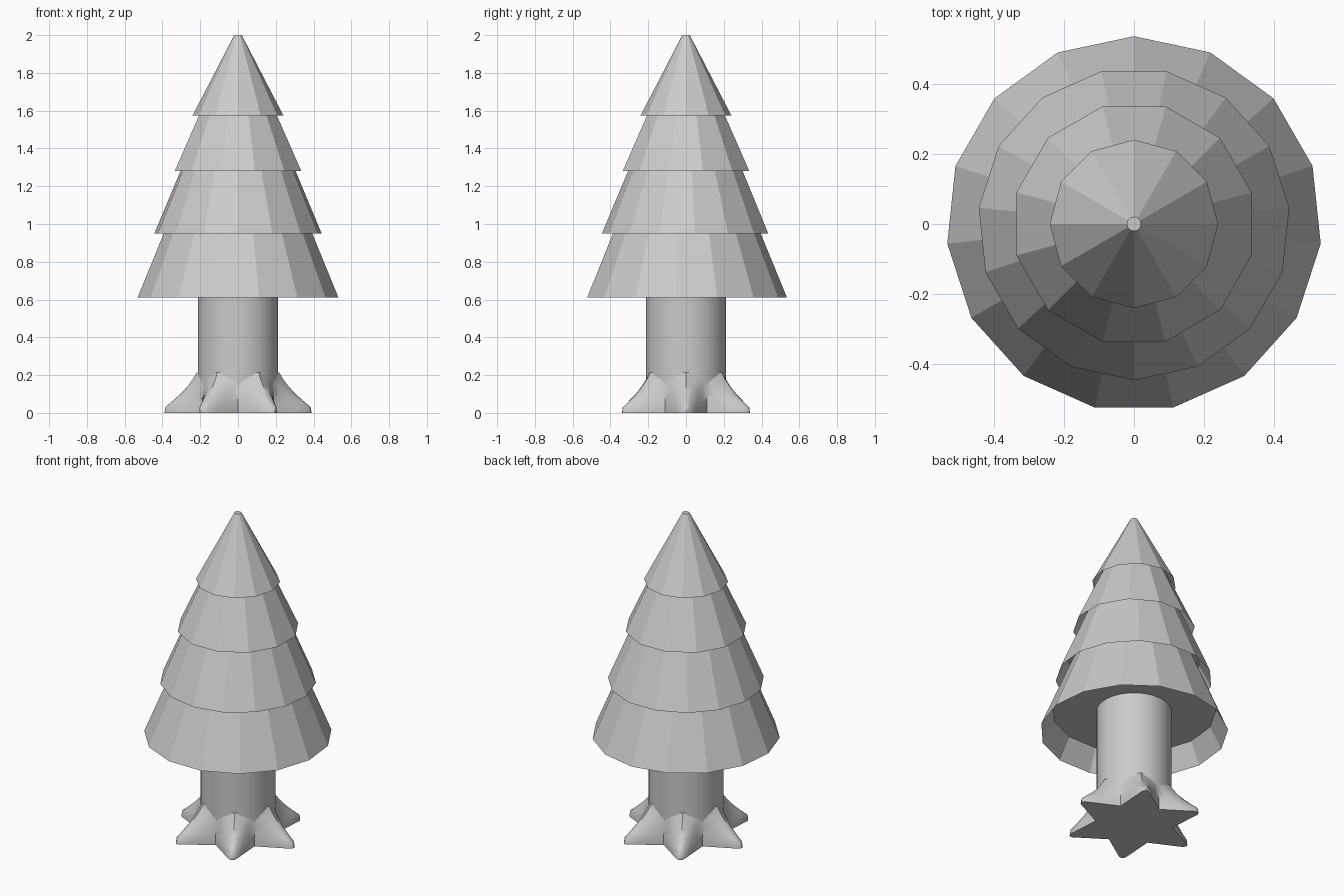
import bpy, bmesh
from math import sin, cos, pi, radians

if "Cube" in bpy.data.objects:
    bpy.data.objects.remove(bpy.data.objects["Cube"])


def finish(name, bm, smooth=None):
    bmesh.ops.recalc_face_normals(bm, faces=bm.faces)
    mesh = bpy.data.meshes.new(name)
    bm.to_mesh(mesh)
    bm.free()
    ob = bpy.data.objects.new(name, mesh)
    bpy.context.collection.objects.link(ob)
    if smooth:
        bpy.ops.object.select_all(action='DESELECT')
        bpy.context.view_layer.objects.active = ob
        ob.select_set(True)
        bpy.ops.object.shade_smooth_by_angle(angle=radians(smooth))
    return ob


def loft(name, rings, smooth=None):
    """Skin a stack of closed point rings and cap both ends."""
    bm = bmesh.new()
    rows = [[bm.verts.new(p) for p in ring] for ring in rings]
    n = len(rows[0])
    for a, b in zip(rows, rows[1:]):
        for i in range(n):
            j = (i + 1) % n
            bm.faces.new((a[i], a[j], b[j], b[i]))
    bm.faces.new(rows[0])
    bm.faces.new(rows[-1])
    return finish(name, bm, smooth)


def circle(r, z, n, start):
    return [(r * cos(start + 2 * pi * i / n), r * sin(start + 2 * pi * i / n), z)
            for i in range(n)]


# Foliage tiers: sides, first angle, rim radius, rim z, top radius, top z
tiers = [
    (15, pi / 2, 0.535, 0.61, 0.35, 1.06),
    (15, -pi / 2, 0.445, 0.95, 0.265, 1.38),
    (12, pi / 12, 0.347, 1.28, 0.17, 1.67),
    (12, 0, 0.24, 1.575, 0.02, 2.0),
]
for k, (n, a, r, z, rt, zt) in enumerate(tiers):
    # recessed underside, then rim, then the sloping outside
    lift = 0.13 if k < 3 else 0.08
    inner = r - lift * (r - rt) / (zt - z) - 0.015
    loft(f"foliage_tier_{k + 1}",
         [circle(inner, z + lift, n, a), circle(r, z, n, a), circle(rt, zt, n, a)])

# Trunk
loft("trunk", [circle(0.213, 0.02, 48, 0), circle(0.213, 0.78, 48, 0)], 40)


# Six-armed root flare: z, arm reach, arm tip half width, valley radius
def star(z, reach, w, valley):
    ring = []
    vx, vy = valley * cos(pi / 6), valley * sin(pi / 6)
    arm = [(vx, -vy)]
    for s in (-1, 1):
        side = []
        for t in (0.3, 0.65, 1.0):
            side.append((vx + (reach - 0.5 * w - vx) * t, s * (vy + (w - vy) * t)))
        if s > 0:
            arm.append((reach, 0))
            side.reverse()
        arm += side
    for i in range(6):
        c, s = cos(i * pi / 3), sin(i * pi / 3)
        ring += [(x * c - y * s, x * s + y * c, z) for x, y in arm]
    return ring


flare = [
    (0.0, 0.390, 0.018, 0.222),
    (0.03, 0.385, 0.018, 0.222),
    (0.06, 0.350, 0.022, 0.221),
    (0.10, 0.305, 0.030, 0.219),
    (0.14, 0.268, 0.042, 0.214),
    (0.18, 0.238, 0.055, 0.206),
    (0.215, 0.218, 0.065, 0.195),
]
loft("roots", [star(*f) for f in flare], 40)
